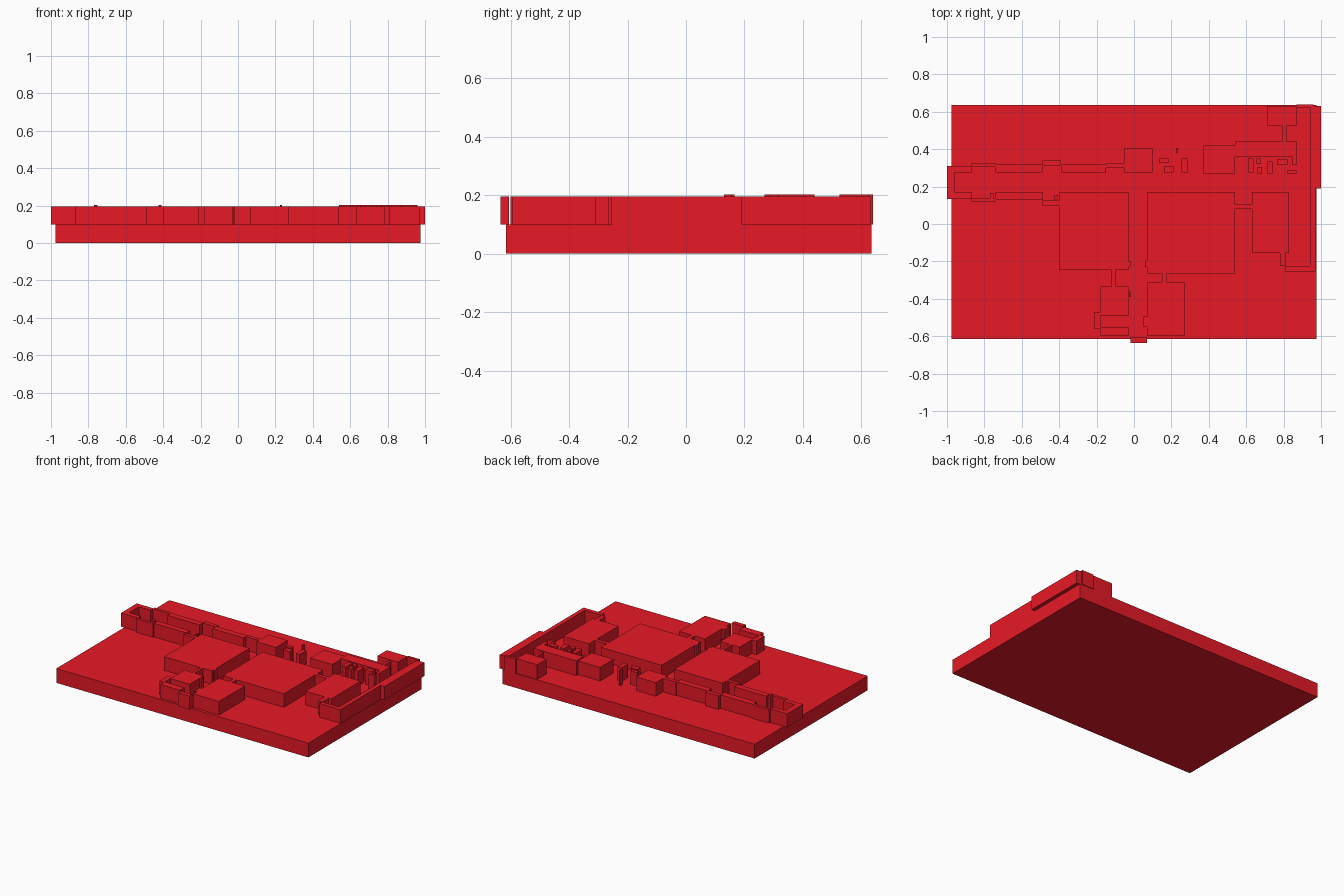
import bpy, bmesh

mat = bpy.data.materials.new("red")
mat.diffuse_color = (0.8, 0.01, 0.02, 1)

FLOOR, TOP, HIGH = 0.10, 0.195, 0.203


def boxes(name, rects, z0=FLOOR, z1=TOP):
    """One object made of boxes given as (x0, x1, y0, y1) footprints."""
    bm = bmesh.new()
    for x0, x1, y0, y1 in rects:
        vs = bmesh.ops.create_cube(bm, size=1)["verts"]
        bmesh.ops.scale(bm, vec=(x1 - x0, y1 - y0, z1 - z0), verts=vs)
        bmesh.ops.translate(bm, vec=((x0 + x1) / 2, (y0 + y1) / 2, (z0 + z1) / 2), verts=vs)
    me = bpy.data.meshes.new(name)
    bm.to_mesh(me)
    bm.free()
    me.materials.append(mat)
    ob = bpy.data.objects.new(name, me)
    bpy.context.collection.objects.link(ob)
    return ob


# Base slab
boxes("base_slab", [(-0.975, 0.975, -0.615, 0.635)], 0, FLOOR)

# Large solid blocks around the corridors
boxes("left_block", [(-0.40, -0.03, -0.245, 0.17)])
boxes("centre_block", [(0.07, 0.54, -0.265, 0.17)])
boxes("right_block", [(0.63, 0.83, -0.155, 0.17)])
boxes("front_left_block", [(-0.18, -0.03, -0.49, -0.335)])
boxes("front_right_block", [(0.07, 0.27, -0.595, -0.31)])
boxes("rear_blocks", [(-0.05, 0.10, 0.275, 0.405), (0.37, 0.54, 0.27, 0.42)])
boxes("rear_right_blocks", [(0.54, 0.87, 0.36, 0.44), (0.71, 0.87, 0.525, 0.63)], FLOOR, HIGH)

# Narrow walls linking neighbouring blocks
boxes("link_walls", [(-0.12, -0.10, -0.335, -0.245), (0.15, 0.175, -0.31, -0.265),
                     (0.54, 0.63, 0.08, 0.105), (0.795, 0.815, 0.44, 0.525),
                     (-0.03, -0.02, -0.23, -0.20), (0.06, 0.07, -0.23, -0.195),
                     (-0.025, -0.015, -0.39, -0.36), (0.05, 0.07, -0.55, -0.495)])

# Left corridor: end wall, back wall and front wall
boxes("left_corridor_end", [(-1.0, -0.96, 0.135, 0.31), (-0.96, -0.87, 0.275, 0.31),
                            (-0.96, -0.87, 0.135, 0.17)])
boxes("left_corridor_back_wall", [(-0.87, -0.74, 0.305, 0.325), (-0.74, -0.49, 0.275, 0.318),
                                  (-0.49, -0.39, 0.31, 0.34), (-0.39, -0.15, 0.275, 0.318),
                                  (-0.15, -0.05, 0.30, 0.325)])
boxes("left_corridor_front_wall", [(-0.87, -0.74, 0.12, 0.14), (-0.74, -0.49, 0.128, 0.17),
                                   (-0.49, -0.40, 0.10, 0.125)])
boxes("left_corridor_posts", [(-0.77, -0.75, 0.14, 0.165), (-0.425, -0.41, 0.13, 0.155),
                              (0.225, 0.235, 0.38, 0.405)], FLOOR, HIGH)

# Front corridor end and side niche
boxes("front_corridor_end", [(-0.02, 0.07, -0.635, -0.605)])
boxes("front_niche", [(-0.215, -0.18, -0.56, -0.47), (-0.18, -0.03, -0.60, -0.55)])

# Right corridor walls
boxes("right_corridor_walls", [(0.94, 0.97, -0.255, 0.19), (0.81, 0.94, -0.255, -0.225),
                               (0.78, 0.81, -0.225, -0.155), (0.94, 1.0, 0.19, 0.63)])
boxes("right_corridor_cap", [(0.87, 0.96, 0.622, 0.64)], FLOOR, HIGH)

# Small posts inside the two rear rooms
boxes("rear_room_posts", [(0.135, 0.185, 0.325, 0.35), (0.16, 0.21, 0.275, 0.31),
                          (0.255, 0.285, 0.275, 0.35)])
boxes("rear_right_room_posts", [(0.61, 0.64, 0.275, 0.35), (0.655, 0.68, 0.32, 0.35),
                                (0.66, 0.685, 0.27, 0.305), (0.71, 0.74, 0.27, 0.335),
                                (0.765, 0.82, 0.315, 0.345), (0.845, 0.87, 0.315, 0.36),
                                (0.82, 0.87, 0.268, 0.285)], FLOOR, HIGH)
